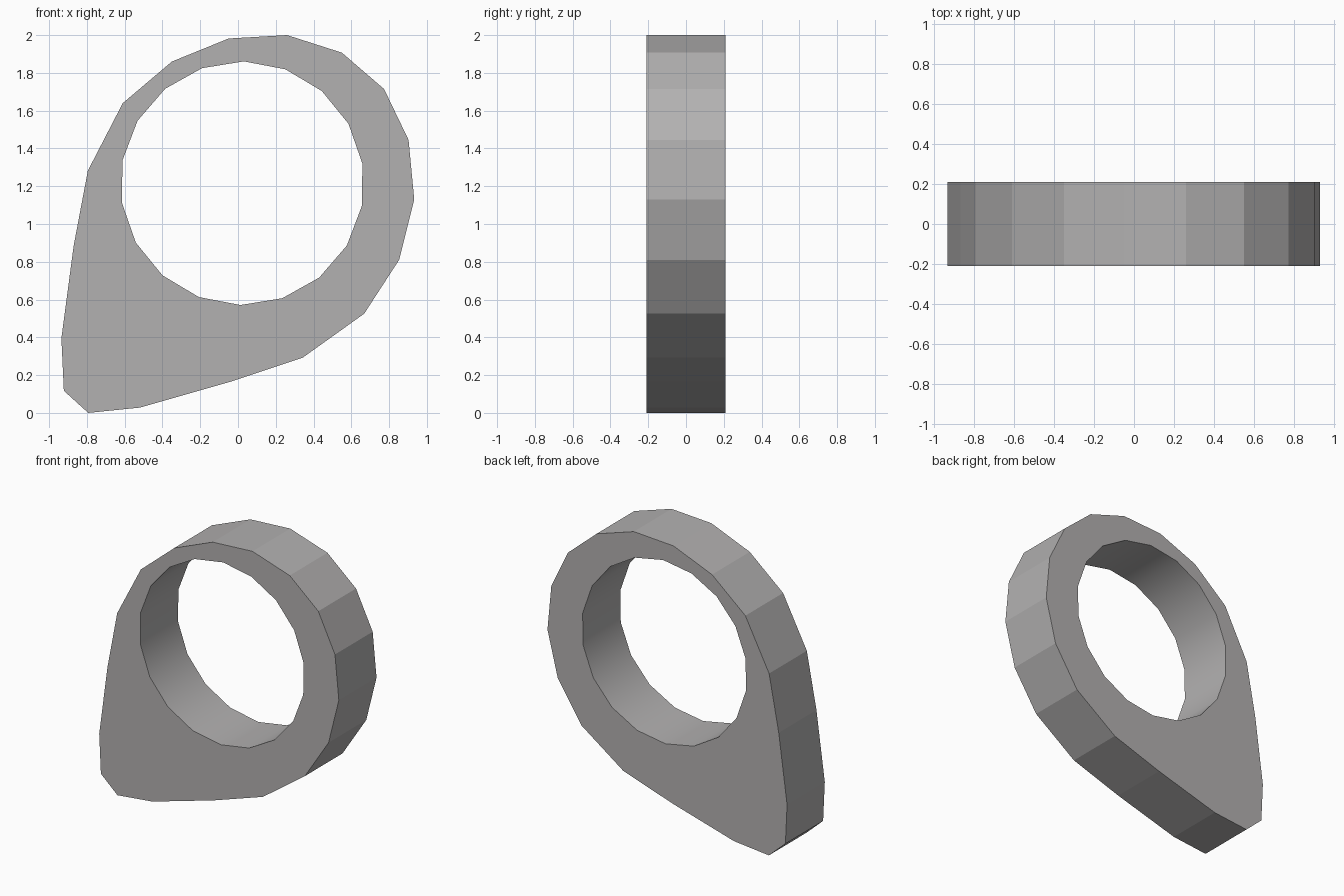
import bpy, bmesh, math

if "Cube" in bpy.data.objects:
    bpy.data.objects.remove(bpy.data.objects["Cube"])

HALF_DEPTH = 0.21
# Outer teardrop outline (x, z), clockwise from the top
OUTER = [(0.26, 2.0), (0.55, 1.907), (0.773, 1.715), (0.903, 1.445), (0.933, 1.13),
         (0.853, 0.81), (0.668, 0.525), (0.342, 0.292), (-0.04, 0.165),
         (-0.52, 0.028), (-0.793, 0.0), (-0.922, 0.117), (-0.935, 0.395),
         (-0.87, 0.885), (-0.795, 1.282), (-0.61, 1.64), (-0.35, 1.86), (-0.05, 1.982)]
N = len(OUTER)

# Round 18-sided hole, clockwise, starting beside the first outer point
CX, CZ, R = 0.022, 1.216, 0.645
INNER = []
for i in range(N):
    a = math.radians(69.2) - i * math.tau / N
    INNER.append((CX + R * math.cos(a), CZ + R * math.sin(a)))

bm = bmesh.new()


def loop(points, y):
    return [bm.verts.new((x, y, z)) for x, z in points]


of, ob = loop(OUTER, -HALF_DEPTH), loop(OUTER, HALF_DEPTH)
nf, nb = loop(INNER, -HALF_DEPTH), loop(INNER, HALF_DEPTH)

# Front, back, rim and hole wall
for i in range(N):
    j = (i + 1) % N
    bm.faces.new((of[i], of[j], nf[j], nf[i]))
    bm.faces.new((ob[j], ob[i], nb[i], nb[j]))
    bm.faces.new((of[j], of[i], ob[i], ob[j]))
    wall = bm.faces.new((nf[i], nf[j], nb[j], nb[i]))
    wall.smooth = True
for e in bm.edges:
    if len({f.smooth for f in e.link_faces}) == 2:
        e.smooth = False
bmesh.ops.recalc_face_normals(bm, faces=bm.faces)

mesh = bpy.data.meshes.new("teardrop_ring")
bm.to_mesh(mesh)
bm.free()
mat = bpy.data.materials.new("warm grey")
mat.diffuse_color = (0.45, 0.44, 0.44, 1)
mat.use_nodes = True
mat.node_tree.nodes["Principled BSDF"].inputs["Base Color"].default_value = mat.diffuse_color
mesh.materials.append(mat)
ring = bpy.data.objects.new("teardrop_ring", mesh)
bpy.context.collection.objects.link(ring)
